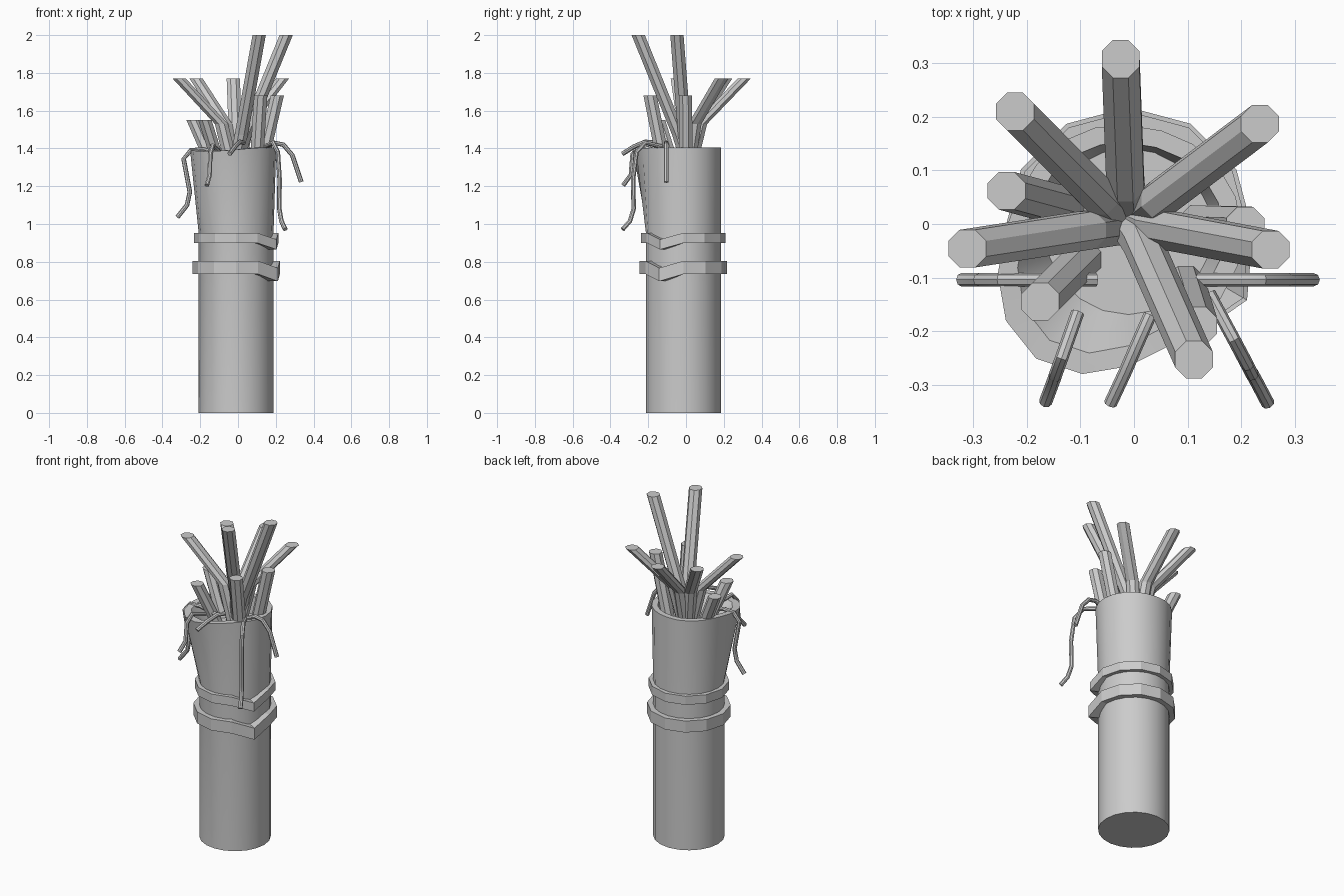
import bpy, bmesh, math
from mathutils import Vector

if "Cube" in bpy.data.objects:
    bpy.data.objects.remove(bpy.data.objects["Cube"])

CX, CY = -0.01, -0.014


def finish(name, bm, smooth=True):
    bmesh.ops.recalc_face_normals(bm, faces=bm.faces[:])
    me = bpy.data.meshes.new(name)
    bm.to_mesh(me)
    bm.free()
    ob = bpy.data.objects.new(name, me)
    bpy.context.collection.objects.link(ob)
    if smooth:
        bpy.ops.object.select_all(action='DESELECT')
        ob.select_set(True)
        bpy.context.view_layer.objects.active = ob
        bpy.ops.object.shade_smooth_by_angle(angle=math.radians(35))
    return ob


def loft(name, rings, caps=True, closed=False, smooth=True):
    """Skin a list of point rings."""
    bm = bmesh.new()
    vs = [[bm.verts.new(p) for p in r] for r in rings]
    n = len(vs[0])
    pairs = list(zip(vs, vs[1:])) + ([(vs[-1], vs[0])] if closed else [])
    for a, b in pairs:
        for i in range(n):
            j = (i + 1) % n
            bm.faces.new((a[i], a[j], b[j], b[i]))
    if caps and not closed:
        bm.faces.new(vs[0])
        bm.faces.new(vs[-1])
    return finish(name, bm, smooth)


def circle(c, r, n, off=0.0):
    return [Vector((c[0] + r * math.cos(off + math.tau * i / n),
                    c[1] + r * math.sin(off + math.tau * i / n), c[2])) for i in range(n)]


# Cable jacket: open cylinder, rim peeled outward toward the front left
def rim_ring(r, z, flare):
    pts = circle((CX, CY, z), r, 20)
    for p in pts:
        a = math.atan2(p.y - CY, p.x - CX)
        w = max(0, math.cos(a - math.radians(236))) ** 3
        side = max(0, math.cos(a - math.radians(-20)))
        rad = Vector((math.cos(a), math.sin(a), 0))
        p += rad * flare * (0.085 * w + 0.015 * side + 0.018 * max(0, -math.cos(a)))
        p.z -= flare * 0.02 * w
    return pts


loft("cable_jacket", [circle((CX, CY, 0), 0.198, 20), circle((CX, CY, 0.95), 0.198, 20),
                      rim_ring(0.198, 1.405, 1), rim_ring(0.165, 1.405, 0.9),
                      circle((CX, CY, 1.30), 0.155, 20)])


# Straps around the jacket with a sagging corner at the front right
def strap(name, z0, z1, r, sag):
    rings = []
    for rad, z in ((r, z0), (r, z1), (0.185, z1), (0.185, z0)):
        ring = circle((CX, CY, z), rad, 12)
        ring[11].z -= sag
        if rad == r:
            ring[11] += Vector((0.02, -0.012, 0))
        rings.append(ring)
    loft(name, rings, closed=True, smooth=False)


strap("upper_strap", 0.90, 0.953, 0.224, 0.035)
strap("lower_strap", 0.735, 0.805, 0.232, 0.038)


# Thick wires: octagonal rods with level-cut ends
def rod(name, pts):
    loft(name, [circle(p, 0.038, 8, math.pi / 8) for p in pts], smooth=False)


bent = [(-0.025, 0.308, 1.77), (-0.222, 0.21, 1.77), (0.235, 0.187, 1.77), (-0.311, -0.046, 1.77)]
for k, (x, y, z) in enumerate(bent):
    rod(f"bent_core_wire_{k + 1}", [(0.05 * x - 0.01, 0.05 * y, 1.28),
                                    (0.25 * x - 0.01, 0.25 * y, 1.53), (x, y, z)])
tall = [(0.112, -0.253, 2.0), (0.255, -0.048, 2.0)]
for k, (x, y, z) in enumerate(tall):
    rod(f"tall_core_wire_{k + 1}", [(-0.02, 0.02, 1.28), (0.15 * x, 0.15 * y, 1.47), (x, y, z)])
short = [((0.095, -0.11, 1.28), (0.12, -0.19, 1.68)), ((0.115, 0.0, 1.28), (0.208, -0.003, 1.68)),
         ((-0.09, -0.06, 1.28), (-0.175, -0.145, 1.55)), ((-0.12, 0.03, 1.28), (-0.238, 0.062, 1.55))]
for k, pts in enumerate(short):
    rod(f"short_core_wire_{k + 1}", pts)


# Thin strands drooping over the rim, each lying in one vertical plane
def strand(name, pts, r=0.0125, n=8):
    pts = [Vector(p) for p in pts]
    d = pts[-1] - pts[0]
    side = Vector((-d.y, d.x, 0)).normalized()
    rings = []
    for i, p in enumerate(pts):
        t = (pts[min(i + 1, len(pts) - 1)] - pts[max(i - 1, 0)]).normalized()
        up = t.cross(side).normalized()
        rings.append([p + r * (math.cos(math.tau * j / n) * side + math.sin(math.tau * j / n) * up)
                      for j in range(n)])
    loft(name, rings)


strand("left_strand", [(-0.07, -0.104, 1.37), (-0.185, -0.104, 1.395), (-0.25, -0.104, 1.39),
                       (-0.288, -0.104, 1.345), (-0.255, -0.104, 1.17),
                       (-0.27, -0.104, 1.10), (-0.322, -0.104, 1.035)])
strand("right_strand", [(0.12, -0.104, 1.40), (0.19, -0.104, 1.43), (0.24, -0.104, 1.42),
                        (0.287, -0.104, 1.365), (0.335, -0.104, 1.222)])
strand("long_strand", [(0.14, -0.13, 1.41), (0.186, -0.215, 1.43), (0.211, -0.262, 1.38),
                       (0.22, -0.28, 1.24), (0.219, -0.277, 1.08), (0.23, -0.297, 1.015),
                       (0.25, -0.335, 0.972)])
strand("front_left_strand", [(-0.105, -0.165, 1.39), (-0.135, -0.25, 1.415), (-0.147, -0.283, 1.37),
                             (-0.15, -0.292, 1.26), (-0.165, -0.332, 1.205)])
strand("front_strand", [(0.03, -0.17, 1.43), (0.01, -0.215, 1.435), (-0.016, -0.275, 1.41),
                        (-0.044, -0.335, 1.372)])
